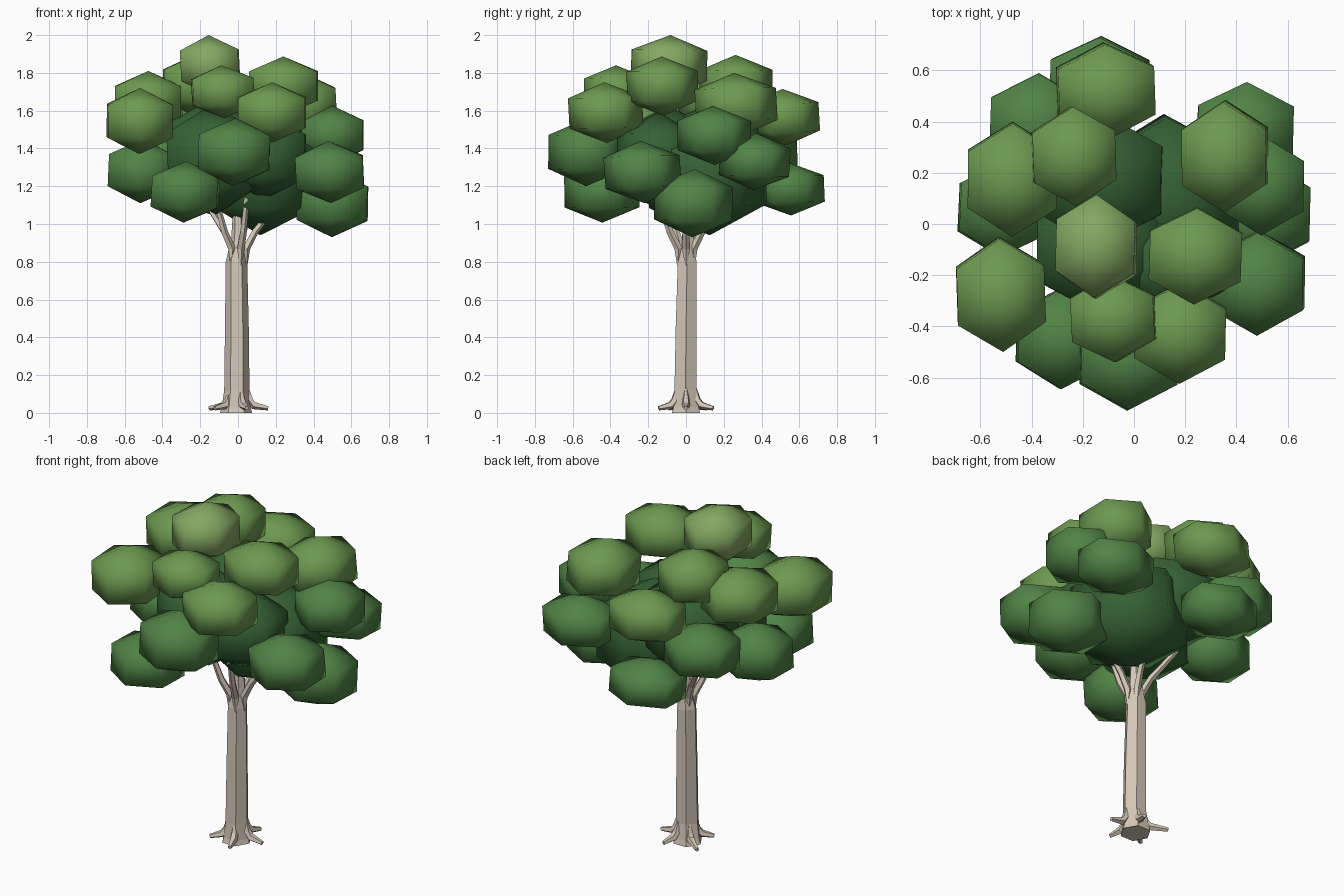
import bpy, bmesh, math, random
from mathutils import Vector, Matrix, Euler

if "Cube" in bpy.data.objects:
    bpy.data.objects.remove(bpy.data.objects["Cube"])

random.seed(4)


def material(name, rgb):
    m = bpy.data.materials.new(name)
    m.diffuse_color = (*rgb, 1)
    m.use_nodes = True
    m.node_tree.nodes["Principled BSDF"].inputs["Base Color"].default_value = m.diffuse_color
    return m


BARK = material("bark", (0.66, 0.58, 0.48))
CORE = material("leaf_core", (0.035, 0.12, 0.035))
LOW = material("leaf_low", (0.08, 0.23, 0.06))
MID = material("leaf_mid", (0.15, 0.32, 0.08))
TOP = material("leaf_top", (0.23, 0.39, 0.12))


def finish(bm, name, mat, smooth):
    bmesh.ops.recalc_face_normals(bm, faces=bm.faces[:])
    for f in bm.faces:
        f.smooth = smooth
    me = bpy.data.meshes.new(name)
    bm.to_mesh(me)
    bm.free()
    me.materials.append(mat)
    ob = bpy.data.objects.new(name, me)
    bpy.context.collection.objects.link(ob)
    return ob


def tube(name, path, sides, mat):
    """Capped tapering tube through (x, y, z, radius) points."""
    bm = bmesh.new()
    pts = [Vector(p[:3]) for p in path]
    rings = []
    for i, p in enumerate(path):
        d = pts[min(i + 1, len(pts) - 1)] - pts[max(i - 1, 0)]
        q = Vector((0, 0, 1)).rotation_difference(d.normalized())
        if i == 0 and p[2] == 0:
            q.identity()  # keep the foot flat on the ground
        rings.append([bm.verts.new(pts[i] + q @ Vector((
            p[3] * math.cos(math.tau * k / sides),
            p[3] * math.sin(math.tau * k / sides), 0))) for k in range(sides)])
    for a, b in zip(rings, rings[1:]):
        for k in range(sides):
            j = (k + 1) % sides
            bm.faces.new((a[k], a[j], b[j], b[k]))
    bm.faces.new(rings[0][::-1])
    bm.faces.new(rings[-1])
    return finish(bm, name, mat, False)


def clump(name, centre, half, mat):
    """Six-sided, slightly tilted low-poly leaf ball sized by half extents."""
    bm = bmesh.new()
    bmesh.ops.create_uvsphere(bm, u_segments=6, v_segments=3, radius=1)
    if max(v.co.x for v in bm.verts) > max(v.co.y for v in bm.verts):
        bmesh.ops.rotate(bm, verts=bm.verts[:], matrix=Matrix.Rotation(math.pi / 2, 3, 'Z'))
    tilt = Euler([random.uniform(-0.05, 0.05) for _ in range(3)]).to_matrix()
    bmesh.ops.rotate(bm, verts=bm.verts[:], matrix=tilt)
    ext = [max(abs(v.co[i]) for v in bm.verts) for i in range(3)]
    for v in bm.verts:
        v.co = Vector([centre[i] + v.co[i] * half[i] / ext[i] for i in range(3)])
    return finish(bm, name, mat, True)


# Trunk with a small flare at the ground
tube("trunk", [(-0.01, 0, 0, 0.085), (-0.009, 0, 0.03, 0.077), (-0.006, -0.003, 0.12, 0.067),
               (-0.006, 0, 0.45, 0.063), (-0.008, 0.006, 0.8, 0.057),
               (0.0, 0.01, 0.92, 0.036), (0.0, 0.01, 1.15, 0.022)], 6, BARK)

# Five roots and five branches spread around the trunk
ROOT_REACH = [0.16, 0.152, 0.185, 0.152, 0.152]
for i, reach in enumerate(ROOT_REACH):
    c, s = math.cos(math.tau * i / 5), math.sin(math.tau * i / 5)

    def ray(points):
        return [(r * c, r * s, z, w) for r, z, w in points]

    tube(f"root_{i + 1}", ray([(0.052, 0.14, 0.004), (0.062, 0.07, 0.02),
                               (0.085, 0.04, 0.022), (reach, 0.025, 0.012)]), 5, BARK)
    tip = 0.15 if i >= 3 else 0.23  # the two front branches stay steeper
    tube(f"branch_{i + 1}", ray([(0.045, 0.78, 0.005), (0.042, 0.87, 0.022),
                                 (0.09, 0.96, 0.019), (tip, 1.14, 0.014)]), 5, BARK)

# Dark inner crown
clump("crown_core_back", (-0.13, 0.17, 1.41), (0.25, 0.27, 0.25), CORE)
clump("crown_core_front", (-0.13, -0.1, 1.34), (0.25, 0.26, 0.29), CORE)
clump("crown_core_right", (0.13, 0.11, 1.25), (0.28, 0.32, 0.31), CORE)
clump("crown_core_front_right", (0.14, -0.15, 1.36), (0.22, 0.22, 0.23), CORE)

# Outer leaf clumps: x, y, z, half width, half depth, half height
CLUMPS = [
    (-0.148, -0.09, 1.84, 0.16, 0.205, 0.16),
    (-0.11, 0.52, 1.565, 0.195, 0.19, 0.15),
    (-0.135, 0.55, 1.185, 0.195, 0.185, 0.14),
    (-0.235, 0.265, 1.735, 0.167, 0.195, 0.16),
    (0.355, 0.265, 1.63, 0.17, 0.22, 0.17),
    (0.24, -0.125, 1.73, 0.183, 0.19, 0.157),
    (-0.08, -0.37, 1.70, 0.17, 0.17, 0.14),
    (0.18, -0.425, 1.59, 0.18, 0.2, 0.16),
    (-0.52, -0.275, 1.545, 0.176, 0.225, 0.175),
    (-0.475, 0.175, 1.65, 0.175, 0.225, 0.16),
    (-0.38, 0.39, 1.38, 0.185, 0.2, 0.16),
    (-0.51, 0.06, 1.28, 0.18, 0.19, 0.17),
    (0.435, 0.365, 1.33, 0.19, 0.19, 0.15),
    (0.5, 0.15, 1.47, 0.165, 0.195, 0.157),
    (0.485, -0.23, 1.275, 0.183, 0.207, 0.165),
    (0.5, 0.04, 1.11, 0.19, 0.21, 0.18),
    (-0.02, -0.525, 1.38, 0.193, 0.205, 0.18),
    (-0.28, -0.445, 1.17, 0.183, 0.2, 0.163),
]
for i, (x, y, z, hx, hy, hz) in enumerate(CLUMPS):
    mat = TOP if z > 1.8 else MID if z > 1.5 else LOW
    clump(f"leaf_clump_{i + 1}", (x, y, z), (hx, hy, hz), mat)
